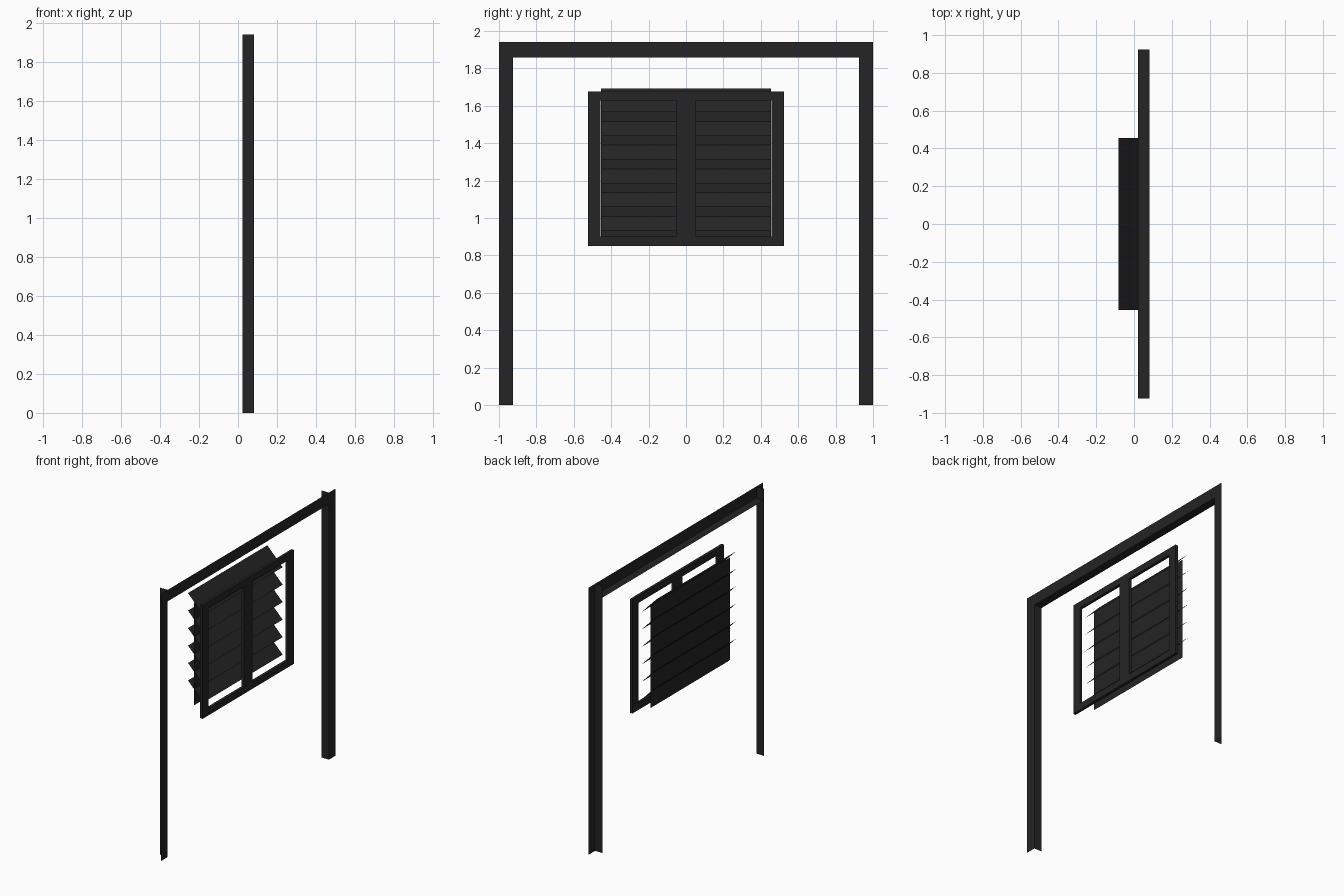
import bpy, bmesh

if "Cube" in bpy.data.objects:
    bpy.data.objects.remove(bpy.data.objects["Cube"])

def material(name, rgb):
    m = bpy.data.materials.new(name)
    m.diffuse_color = (*rgb, 1)
    m.use_nodes = True
    m.node_tree.nodes["Principled BSDF"].inputs["Base Color"].default_value = m.diffuse_color
    return m

dark = material("dark metal", (0.018, 0.018, 0.018))

def sheets(name, quads):
    """Thin sheet-metal object made of flat quads."""
    bm = bmesh.new()
    for q in quads:
        bm.faces.new([bm.verts.new(p) for p in q])
    bmesh.ops.remove_doubles(bm, verts=bm.verts, dist=1e-5)
    me = bpy.data.meshes.new(name)
    bm.to_mesh(me)
    bm.free()
    me.materials.append(dark)
    ob = bpy.data.objects.new(name, me)
    bpy.context.collection.objects.link(ob)
    return ob

def boxes(name, parts):
    """Object made of boxes given as (lo corner, hi corner)."""
    quads = []
    for (a, b, c), (d, e, f) in parts:
        v = [(x, y, z) for x in (a, d) for y in (b, e) for z in (c, f)]
        for ids in ((0, 1, 3, 2), (4, 6, 7, 5), (0, 4, 5, 1),
                    (2, 3, 7, 6), (0, 2, 6, 4), (1, 5, 7, 3)):
            quads.append([v[i] for i in ids])
    return sheets(name, quads)

XB, XF = 0.022, 0.083      # back and front of the door frame
YI, ZI, ZT = 0.925, 1.857, 1.94

# Door frame jambs: face plate plus return on the opening side
for s, side in ((-1, "left"), (1, "right")):
    plate = [(XF, s * YI, 0), (XF, s, 0), (XF, s, ZT), (XF, s * YI, ZT)]
    back = [(XB, s * YI, 0), (XF, s * YI, 0), (XF, s * YI, ZT), (XB, s * YI, ZT)]
    sheets(side + "_jamb", [plate if s > 0 else plate[::-1], back if s > 0 else back[::-1]])

# Door frame header: face plate plus underside return
sheets("header", [
    [(XF, -YI, ZI), (XF, YI, ZI), (XF, YI, ZT), (XF, -YI, ZT)],
    [(XB, -YI, ZI), (XB, YI, ZI), (XF, YI, ZI), (XF, -YI, ZI)]])

# Louvre surround with centre mullion
A, B = 0.063, 0.083
boxes("louvre_frame", [
    ((A, -0.525, 0.85), (B, -0.457, 1.677)),
    ((A, 0.457, 0.85), (B, 0.525, 1.677)),
    ((A, -0.457, 0.85), (B, 0.457, 0.9)),
    ((A, -0.457, 1.627), (B, 0.457, 1.677)),
    ((A, -0.05, 0.9), (B, 0.05, 1.627))])

# Six slanted slats
W = 0.455
for i in range(6):
    z = 1.693 - 0.127 * i
    sheets(f"slat_{i + 1}", [[(-0.083, -W, z), (0.04, -W, z - 0.127),
                              (0.04, W, z - 0.127), (-0.083, W, z)]])

# Backing sheet behind the slats
sheets("backing_sheet", [[(-0.035, -W, 0.89), (-0.035, W, 0.89),
                          (-0.035, W, 1.635), (-0.035, -W, 1.635)]])
